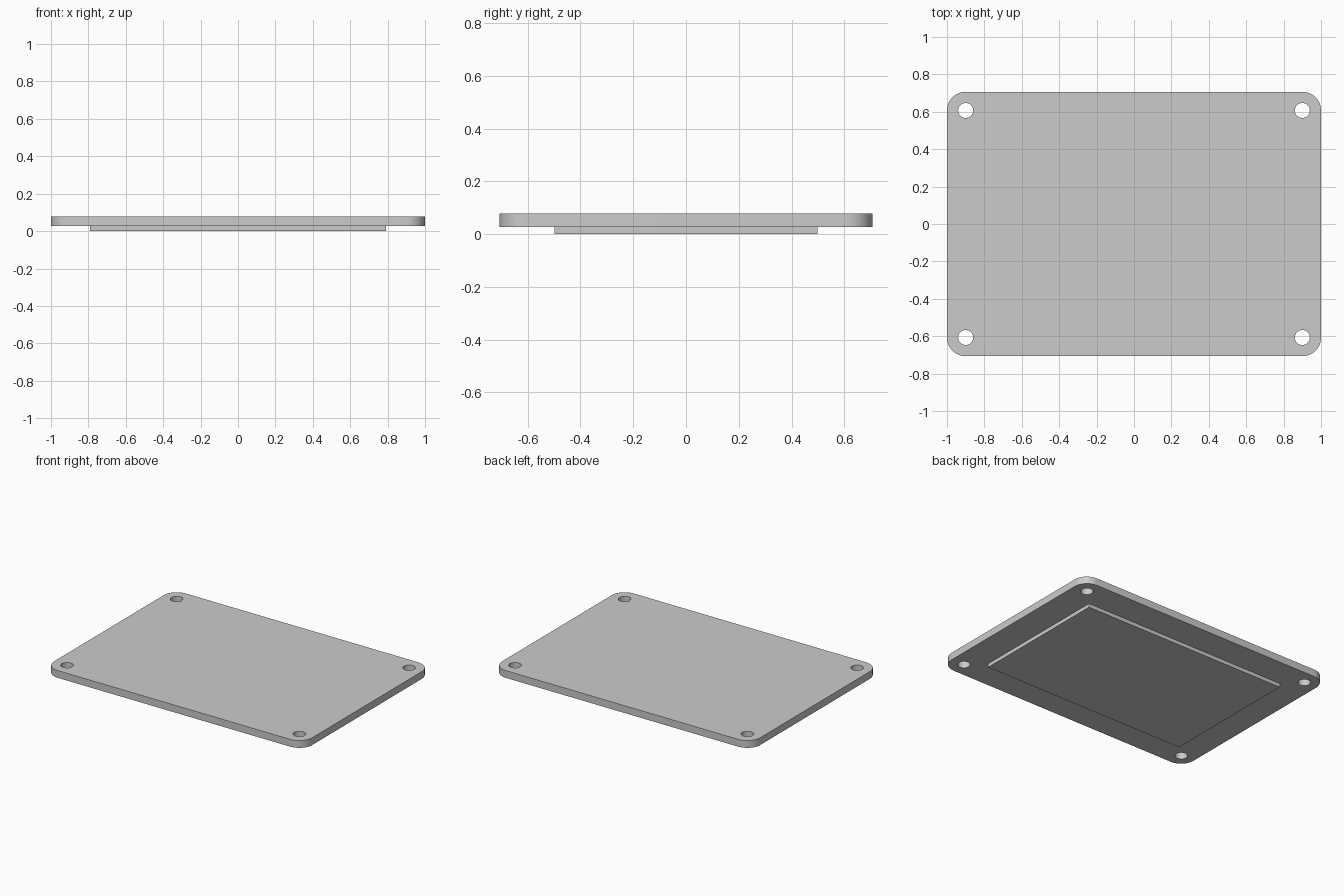
import bpy
import bmesh
from math import cos, sin, pi

cube = bpy.data.objects.get("Cube")
if cube:
    bpy.data.objects.remove(cube, do_unlink=True)

HALF_X, HALF_Y = 1.0, 0.707
CORNER, HOLE = 0.1, 0.04
PLATE_BOTTOM, PLATE_TOP = 0.026, 0.077
PAD_X, PAD_Y = 0.79, 0.498

grey = bpy.data.materials.new("light grey")
grey.use_nodes = True
grey.diffuse_color = (0.6, 0.6, 0.6, 1)
grey.node_tree.nodes["Principled BSDF"].inputs["Base Color"].default_value = grey.diffuse_color


def arc(cx, cy, radius, start, sweep, steps):
    angles = [start + sweep * i / steps for i in range(steps + 1)]
    return [(cx + radius * cos(a), cy + radius * sin(a)) for a in angles]


def extruded(name, outlines, bottom, top):
    """Fill closed outlines (inner ones become holes) and extrude them in z."""
    curve = bpy.data.curves.new(name + "_profile", "CURVE")
    curve.dimensions = "2D"
    curve.fill_mode = "BOTH"
    curve.extrude = (top - bottom) / 2
    for points in outlines:
        spline = curve.splines.new("POLY")
        spline.points.add(len(points) - 1)
        for point, (x, y) in zip(spline.points, points):
            point.co = (x, y, 0, 1)
        spline.use_cyclic_u = True
    temp = bpy.data.objects.new(name + "_profile", curve)
    bpy.context.collection.objects.link(temp)
    bpy.context.view_layer.update()
    graph = bpy.context.evaluated_depsgraph_get()
    mesh = bpy.data.meshes.new_from_object(temp.evaluated_get(graph))
    bpy.data.objects.remove(temp, do_unlink=True)

    # Weld the caps to the walls and lift to height
    bm = bmesh.new()
    bm.from_mesh(mesh)
    bmesh.ops.remove_doubles(bm, verts=bm.verts, dist=0.0001)
    bmesh.ops.recalc_face_normals(bm, faces=bm.faces)
    bmesh.ops.translate(bm, verts=bm.verts, vec=(0, 0, (top + bottom) / 2))
    bm.to_mesh(mesh)
    bm.free()
    mesh.materials.clear()
    mesh.materials.append(grey)
    obj = bpy.data.objects.new(name, mesh)
    bpy.context.collection.objects.link(obj)
    bpy.ops.object.select_all(action="DESELECT")
    obj.select_set(True)
    bpy.context.view_layer.objects.active = obj
    bpy.ops.object.shade_smooth_by_angle()
    return obj


# Rounded cover plate with a screw hole at the centre of each corner arc
signs = [(1, 1), (-1, 1), (-1, -1), (1, -1)]
centres = [(sx * (HALF_X - CORNER), sy * (HALF_Y - CORNER)) for sx, sy in signs]
outline = []
for i, (cx, cy) in enumerate(centres):
    outline += arc(cx, cy, CORNER, i * pi / 2, pi / 2, 12)
holes = [arc(cx, cy, HOLE, 0, 2 * pi, 32)[:-1] for cx, cy in centres]
extruded("cover_plate", [outline] + holes, PLATE_BOTTOM, PLATE_TOP)

# Shallow raised pad on the underside
pad = [(sx * PAD_X, sy * PAD_Y) for sx, sy in signs]
extruded("underside_pad", [pad], 0, PLATE_BOTTOM)
